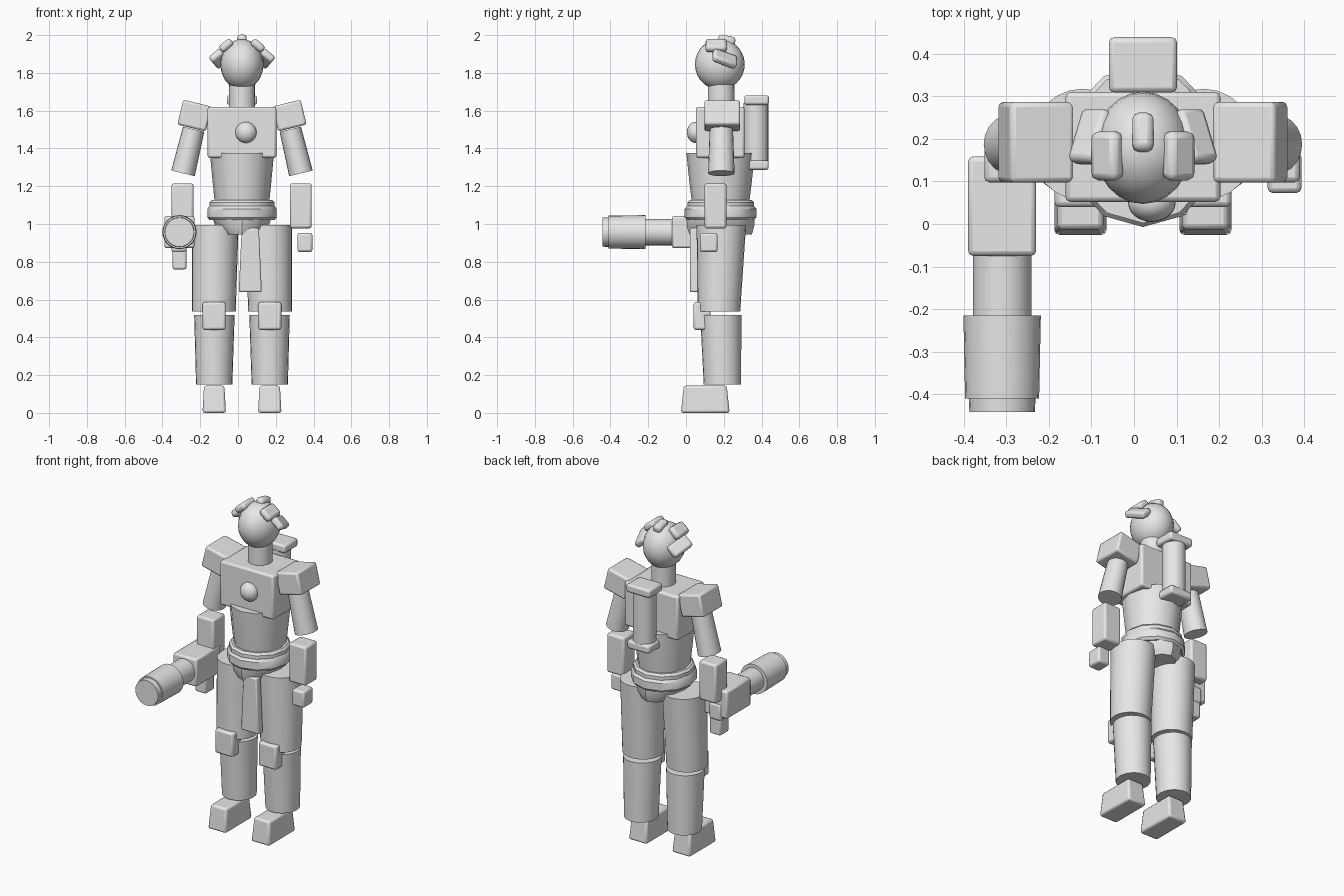
import bpy, bmesh, math
from mathutils import Matrix, Vector, Euler

if "Cube" in bpy.data.objects:
    bpy.data.objects.remove(bpy.data.objects["Cube"])

MID = 0.021   # body symmetry plane
CY = 0.183    # body centre depth

grey = bpy.data.materials.new("plain_grey")
grey.diffuse_color = (0.8, 0.8, 0.8, 1)
grey.use_nodes = True
grey.node_tree.nodes["Principled BSDF"].inputs["Base Color"].default_value = grey.diffuse_color


def finish(name, bm, loc, rot, bevel=0.0):
    bmesh.ops.recalc_face_normals(bm, faces=bm.faces[:])
    me = bpy.data.meshes.new(name)
    bm.to_mesh(me)
    bm.free()
    me.materials.append(grey)
    ob = bpy.data.objects.new(name, me)
    bpy.context.collection.objects.link(ob)
    ob.location = loc
    ob.rotation_euler = [math.radians(a) for a in rot]
    if bevel:
        mod = ob.modifiers.new("bevel", 'BEVEL')
        mod.width = bevel
        mod.segments = 2
        mod.limit_method = 'ANGLE'
        mod.angle_limit = math.radians(40)
    bpy.ops.object.select_all(action='DESELECT')
    ob.select_set(True)
    bpy.context.view_layer.objects.active = ob
    bpy.ops.object.shade_smooth_by_angle(angle=math.radians(35))
    return ob


def box(name, loc, size, rot=(0, 0, 0), bevel=0.012, top=(1, 1)):
    """Bevelled box, its top face scaled by `top`."""
    bm = bmesh.new()
    bmesh.ops.create_cube(bm, size=1)
    for v in bm.verts:
        k = top if v.co.z > 0 else (1, 1)
        v.co = Vector((v.co.x * size[0] * k[0], v.co.y * size[1] * k[1], v.co.z * size[2]))
    return finish(name, bm, loc, rot, bevel)


def tube(name, rings, segs=24, loc=(0, 0, 0), rot=(0, 0, 0)):
    """Capped loft through elliptical rings (x, y, z, rx, ry)."""
    bm = bmesh.new()
    loops = []
    for x, y, z, rx, ry in rings:
        loops.append([bm.verts.new((x + rx * math.sin(2 * math.pi * i / segs),
                                    y - ry * math.cos(2 * math.pi * i / segs), z))
                      for i in range(segs)])
    for a, b in zip(loops, loops[1:]):
        for i in range(segs):
            j = (i + 1) % segs
            bm.faces.new((a[i], a[j], b[j], b[i]))
    bm.faces.new(loops[0])
    bm.faces.new(loops[-1])
    return finish(name, bm, loc, rot)


def ball(name, loc, radii):
    bm = bmesh.new()
    bmesh.ops.create_uvsphere(bm, u_segments=24, v_segments=14, radius=1)
    bmesh.ops.scale(bm, vec=radii, verts=bm.verts[:])
    return finish(name, bm, loc, (0, 0, 0))


# Head and neck
ball("head", (MID, 0.179, 1.845), (0.114, 0.132, 0.134))
tube("neck", [(MID, 0.186, 1.60, 0.069, 0.071), (MID, 0.186, 1.75, 0.068, 0.07)])
box("crest", (MID, 0.215, 1.972), (0.05, 0.092, 0.05), (-12, 0, 0), 0.016)

# Torso, belt and pelvis
box("chest", (MID, 0.181, 1.485), (0.364, 0.258, 0.27))
ball("chest_core", (0.042, 0.05, 1.485), (0.056, 0.045, 0.056))
tube("abdomen", [(MID, CY, 1.10, 0.143, 0.150), (MID, CY, 1.22, 0.155, 0.165),
                 (MID, CY, 1.375, 0.170, 0.181)], 12)
tube("belt_upper", [(MID, CY, 1.08, 0.172, 0.176), (MID, CY, 1.115, 0.172, 0.176),
                    (MID, CY, 1.127, 0.160, 0.164)], 12)
tube("belt_lower", [(MID, CY, 1.02, 0.172, 0.176), (MID, CY, 1.035, 0.183, 0.190),
                    (MID, CY, 1.08, 0.183, 0.190), (MID, CY, 1.094, 0.174, 0.178)], 12)
tube("pelvis", [(MID, CY, 0.945, 0.10, 0.165), (MID, CY, 0.985, 0.14, 0.178),
                (MID, CY, 1.03, 0.155, 0.18)], 12)
box("front_cloth", (0.065, 0.043, 0.81), (0.122, 0.046, 0.34), (0, 0, 0), 0.008, (0.74, 1))

# Back canister with end plates
tube("canister", [(MID, 0.370, 1.32, 0.066, 0.066), (MID, 0.370, 1.64, 0.066, 0.066)])
box("canister_top", (MID, 0.374, 1.656), (0.16, 0.13, 0.05))
box("canister_bottom", (MID, 0.376, 1.312), (0.15, 0.124, 0.05))

# Mirrored limbs and hair plates
for side, s in (("left", 1), ("right", -1)):
    def X(d):
        return MID + s * d
    box(side + "_hair_upper", (X(0.084), 0.16, 1.945), (0.078, 0.115, 0.042), (0, 40 * s, 0), 0.016)
    box(side + "_hair_lower", (X(0.122), 0.205, 1.875), (0.078, 0.135, 0.042), (-25, 40 * s, 0), 0.014)
    box(side + "_shoulder", (X(0.251), 0.192, 1.574), (0.155, 0.19, 0.135), (0, -13.5 * s, 0))
    tube(side + "_upper_arm", [(0, 0, -0.12, 0.064, 0.07), (0, 0, 0.12, 0.058, 0.062)], 20,
         (X(0.284), 0.187, 1.385), (0, -13.5 * s, 0))
    box(side + "_forearm", (X(0.311 if s > 0 else 0.315), 0.156, 1.096), (0.116, 0.116, 0.238))
    box(side + "_hand", (X(0.333), 0.12, 0.902), (0.08, 0.094, 0.1))
    tube(side + "_thigh", [(X(0.149), 0.174, 0.537, 0.116, 0.113),
                           (X(0.142), 0.187, 0.995, 0.124, 0.131)])
    tube(side + "_shin", [(X(0.147), 0.193, 0.15, 0.096, 0.099),
                          (X(0.146), 0.184, 0.517, 0.107, 0.109)])
    box(side + "_knee", (X(0.147), 0.085, 0.513), (0.122, 0.09, 0.147))
    box(side + "_foot", (X(0.147), 0.102, 0.072), (0.124, 0.258, 0.144), (0, 0, 0), 0.012, (0.87, 0.88))

# Heavy gun in the right hand
GX, GZ = -0.31, 0.957
box("gun_body", (GX, 0.042, GZ), (0.16, 0.234, 0.17))
box("gun_grip", (GX, 0.12, 0.83), (0.074, 0.085, 0.14), (0, 0, 0), 0.01)
turn = (90, 0, 0)
tube("gun_barrel", [(0, 0, 0.05, 0.069, 0.07), (0, 0, 0.24, 0.069, 0.07)], 24, (GX, 0, GZ), turn)
tube("gun_muzzle", [(0, 0, 0.215, 0.091, 0.09), (0, 0, 0.41, 0.087, 0.087)], 24, (GX, 0, GZ), turn)
tube("gun_tip", [(0, 0, 0.40, 0.079, 0.079), (0, 0, 0.442, 0.077, 0.077)], 24, (GX, 0, GZ), turn)
